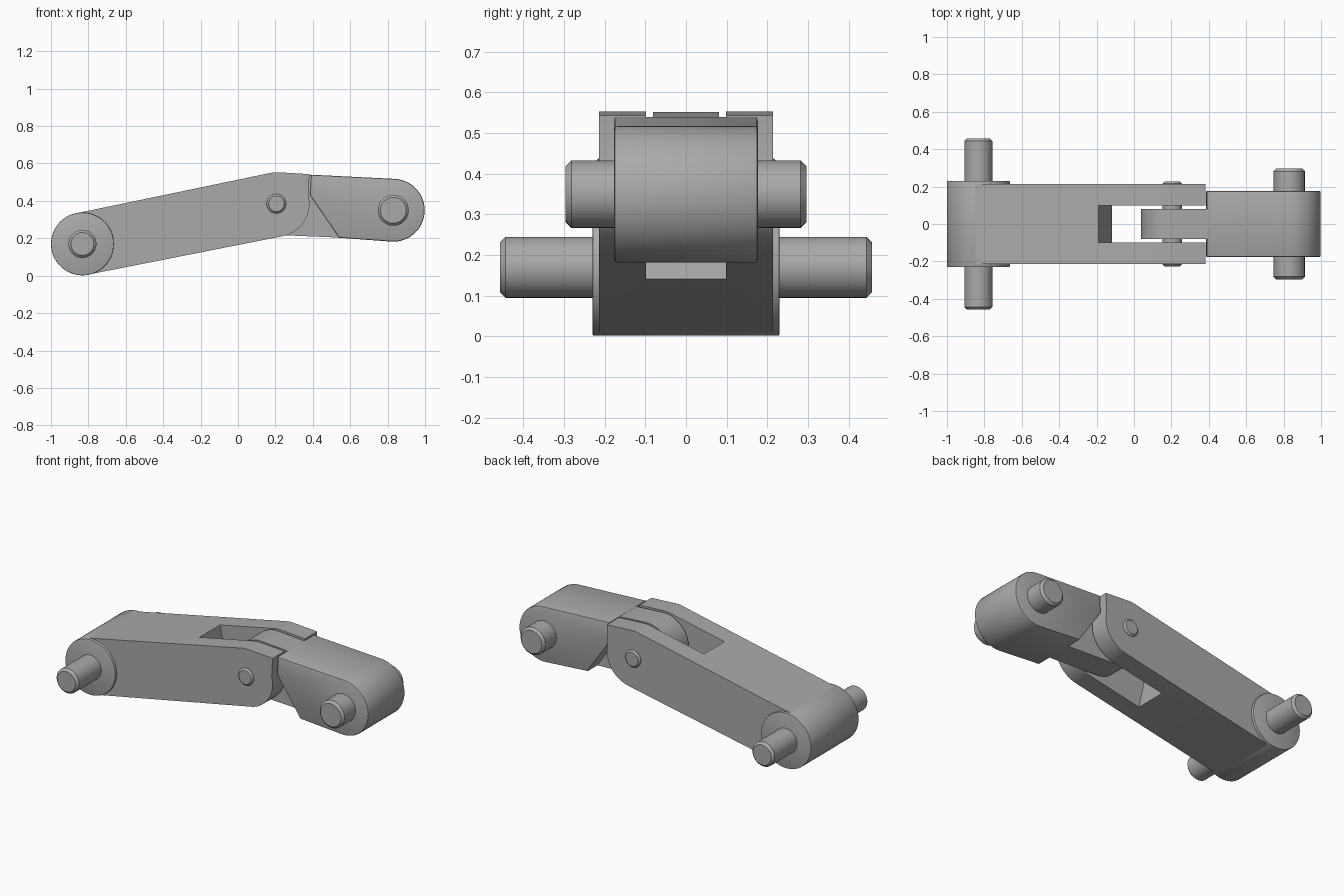
import bpy, bmesh, math
from mathutils import Vector

cube = bpy.data.objects.get("Cube")
if cube:
    bpy.data.objects.remove(cube, do_unlink=True)

grey = bpy.data.materials.new("plain grey")
grey.use_nodes = True
colour = (0.4, 0.4, 0.4, 1)
grey.diffuse_color = colour
grey.node_tree.nodes["Principled BSDF"].inputs["Base Color"].default_value = colour

BASE, KNEE, TIP = (-0.832, 0.17), (0.205, 0.385), (0.83, 0.35)


def arc(centre, r, start, end, n=24):
    """Points on an arc in the x-z plane, angles in degrees."""
    angles = [math.radians(start + (end - start) * i / n) for i in range(n + 1)]
    return [(centre[0] + r * math.cos(a), centre[1] + r * math.sin(a)) for a in angles]


def finish(name, bm):
    bmesh.ops.recalc_face_normals(bm, faces=bm.faces)
    mesh = bpy.data.meshes.new(name)
    bm.to_mesh(mesh)
    bm.free()
    mesh.materials.append(grey)
    ob = bpy.data.objects.new(name, mesh)
    bpy.context.collection.objects.link(ob)
    return ob


def smooth(ob):
    bpy.ops.object.select_all(action='DESELECT')
    ob.select_set(True)
    bpy.context.view_layer.objects.active = ob
    bpy.ops.object.shade_smooth_by_angle(angle=math.radians(30))


def plate(name, outline, half, bevel=0.0):
    """Extrude an x-z outline to +-half in y, optionally rounding the rims."""
    bm = bmesh.new()
    face = bm.faces.new([bm.verts.new((x, -half, z)) for x, z in outline])
    out = bmesh.ops.extrude_face_region(bm, geom=[face])
    moved = [v for v in out["geom"] if isinstance(v, bmesh.types.BMVert)]
    bmesh.ops.translate(bm, verts=moved, vec=(0, 2 * half, 0))
    if bevel:
        rims = [e for e in bm.edges if abs(e.verts[0].co.y - e.verts[1].co.y) < 1e-5]
        bmesh.ops.bevel(bm, geom=rims, offset=bevel, segments=2, profile=0.5,
                        affect='EDGES')
    ob = finish(name, bm)
    smooth(ob)
    return ob


def pin(name, centre, r, half, chamfer):
    """Round pin along y with chamfered ends."""
    bm = bmesh.new()
    prof = [(0, -half), (r - chamfer, -half), (r, -half + chamfer),
            (r, half - chamfer), (r - chamfer, half), (0, half)]
    verts = [bm.verts.new((centre[0] + d, y, centre[1])) for d, y in prof]
    edges = [bm.edges.new(pair) for pair in zip(verts, verts[1:])]
    bmesh.ops.spin(bm, geom=verts + edges, cent=(centre[0], 0, centre[1]),
                   axis=(0, 1, 0), angle=math.tau, steps=40)
    bmesh.ops.remove_doubles(bm, verts=bm.verts, dist=1e-5)
    smooth(finish(name, bm))


# Long arm with a forked end
arm_outline = (arc(BASE, 0.167, 281.7, 101.7, 32)
               + [(0.19, 0.553), (0.22, 0.553), (0.382, 0.543)]
               + arc(KNEE, 0.177, 15, -78, 20))
arm = plate("arm", arm_outline, 0.214)

# Slot between the fork cheeks, its end square to the arm
slot = plate("slot_cutter", [(-0.21, 0.57), (-0.105, 0.08), (0.6, 0.08), (0.6, 0.7),
                             (-0.21, 0.7)], 0.098)
cut = arm.modifiers.new("slot", 'BOOLEAN')
cut.object = slot
cut.solver = 'EXACT'
bpy.context.view_layer.objects.active = arm
bpy.ops.object.modifier_apply(modifier=cut.name)
bpy.data.objects.remove(slot, do_unlink=True)
smooth(arm)

# Raised round boss at the base
plate("base_boss", arc(BASE, 0.168, 0, 360 - 360 / 64, 63), 0.23, 0.004)

# Short link, with a chamfered heel
link_outline = ([(0.39, 0.54), (0.385, 0.43), (0.54, 0.203)]
                + arc(TIP, 0.168, -93, 87, 32))
plate("link", link_outline, 0.177, 0.008)

# Tongue of the link, turning inside the fork
tongue_outline = (arc(KNEE, 0.167, 87, 267, 32)
                  + [(0.56, 0.203), (0.6, 0.4), (0.45, 0.535)])
plate("link_tongue", tongue_outline, 0.081)

# Pins
pin("base_pin", BASE, 0.075, 0.458, 0.014)
pin("knee_pin", KNEE, 0.052, 0.226, 0.01)
pin("tip_pin", TIP, 0.083, 0.296, 0.014)
